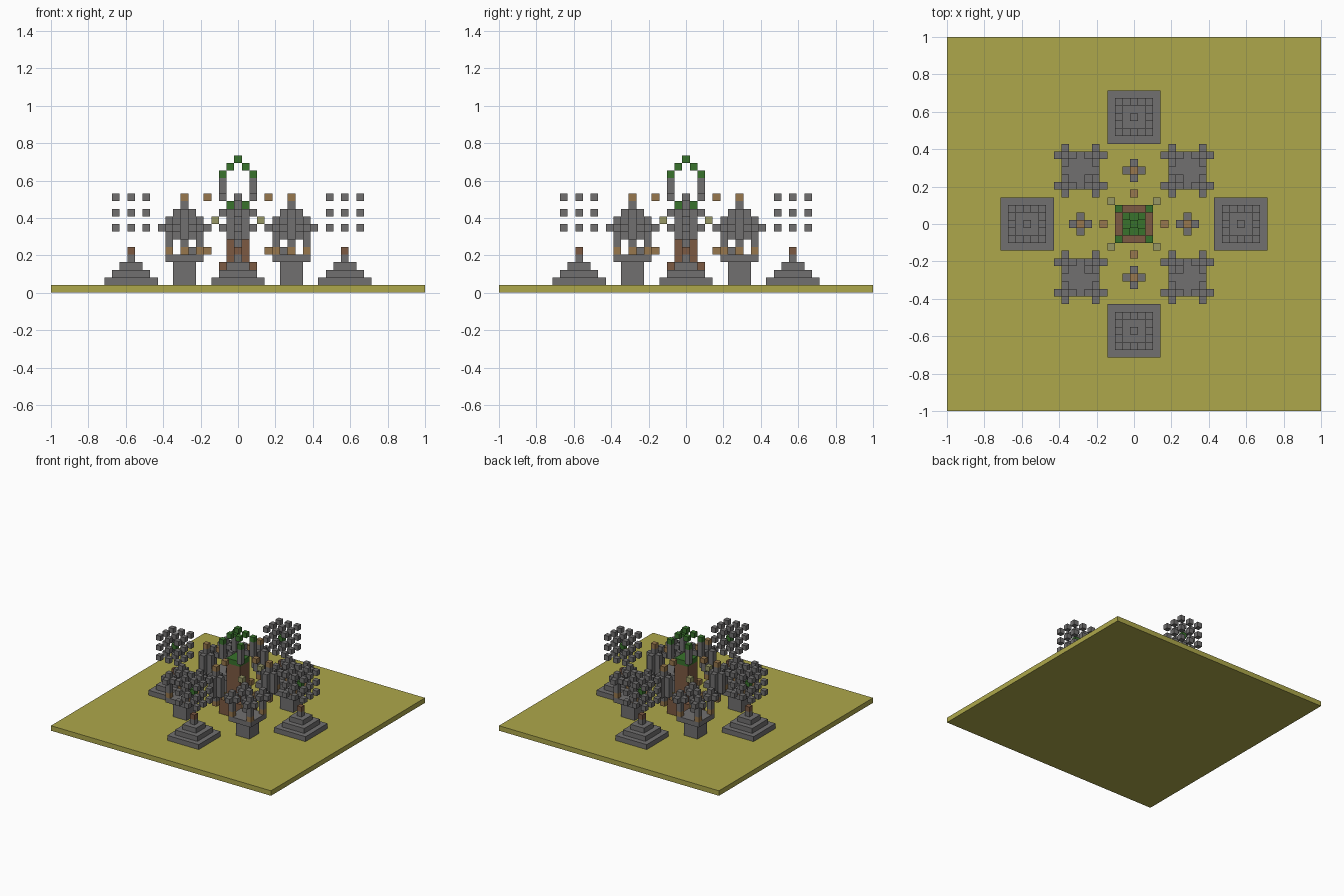
import bpy
import bmesh
from mathutils import Matrix, Vector

if "Cube" in bpy.data.objects:
    bpy.data.objects.remove(bpy.data.objects["Cube"], do_unlink=True)

U = 2 / 49  # edge of one block


def make_material(name, color):
    mat = bpy.data.materials.new(name)
    mat.use_nodes = True
    mat.diffuse_color = (*color, 1)
    mat.node_tree.nodes["Principled BSDF"].inputs["Base Color"].default_value = (*color, 1)
    return mat


grass = make_material("dry_grass", (0.42, 0.39, 0.07))
stone = make_material("grey_stone", (0.165, 0.16, 0.16))
leaf = make_material("leaf_green", (0.04, 0.17, 0.025))
wood = make_material("brown_wood", (0.2, 0.1, 0.055))
tan = make_material("tan_wood", (0.31, 0.185, 0.075))
lamp = make_material("pale_olive", (0.31, 0.31, 0.13))


def build(name, mat, boxes):
    """Boxes are (x, y, half width in x, half width in y, first layer, last layer)."""
    bm = bmesh.new()
    for x, y, hx, hy, low, high in boxes:
        size = Vector((2 * hx + 1, 2 * hy + 1, high - low + 1)) * U
        center = Vector((x, y, (low + high + 1) / 2)) * U
        bmesh.ops.create_cube(bm, size=1, matrix=Matrix.Translation(center) @ Matrix.Diagonal((*size, 1)))
    mesh = bpy.data.meshes.new(name)
    bm.to_mesh(mesh)
    bm.free()
    mesh.materials.append(mat)
    obj = bpy.data.objects.new(name, mesh)
    bpy.context.collection.objects.link(obj)


def block(x, y, low, high=None):
    return (x, y, 0, 0, low, low if high is None else high)


SIDES = {"left": (1, 0), "right": (-1, 0), "back": (0, 1), "front": (0, -1)}
CORNERS = {"front_left": (1, -1), "front_right": (-1, -1), "back_left": (1, 1), "back_right": (-1, 1)}
STEP = (-2, 0, 2)

# Ground
build("ground_slab", grass, [(0, 0, 24, 24, 0, 0)])

# Central tower with stepped trunk, leafy cap and open crown
build("tower_trunk", wood, [(0, 0, 2, 2, 1, 3), (0, 0, 1, 1, 4, 10)])
build("tower_cap", leaf, [(0, 0, 1, 1, 11, 11)])
build("crown_posts", stone, [block(2 * a, 2 * b, 12, 14) for a, b in CORNERS.values()])
build("crown_roof", leaf, [block(r * a, r * b, 17 - r) for r in (1, 2) for a, b in CORNERS.values()]
      + [block(0, 0, 17)])

for side, (a, b) in SIDES.items():
    # Stepped pyramid with a short trunk
    x, y = 14 * a, 14 * b
    build(side + "_pyramid", stone, [(x, y, 4 - n, 4 - n, n, n) for n in range(1, 5)])
    build(side + "_pyramid_trunk", wood, [block(x, y, 5)])

    # Hovering cluster of spaced blocks around a green heart
    build(side + "_floating_blocks", stone,
          [block(x + i, y + j, 10 + k) for i in STEP for j in STEP for k in STEP if (i, j, k) != (0, 0, 0)])
    build(side + "_floating_heart", leaf, [block(x, y, 10)])

    # Hovering cross-shaped column with tan ends, and the lanterns beside the tower
    x, y = 7 * a, 7 * b
    build(side + "_cross_column", stone,
          [block(x, y, 6, 11)] + [block(x + i, y + j, 7, 10) for i, j in SIDES.values()])
    build(side + "_column_ends", tan, [block(x, y, 5), block(x, y, 12)])
    build(side + "_lanterns", tan, [block(4 * a, 4 * b, 5), block(4 * a, 4 * b, 12)])

for corner, (a, b) in CORNERS.items():
    # Pedestal with a wide top plate
    x, y = 7 * a, 7 * b
    build(corner + "_pedestal", stone,
          [(x, y, 1, 1, 1, 3), (x, y, 2, 2, 4, 4), block(6 * a, 6 * b, 5)])

    # Four small trees on the plate corners
    spots = [(x + 2 * i, y + 2 * j) for i, j in CORNERS.values()]
    build(corner + "_tree_feet", tan, [block(i, j, 5) for i, j in spots])
    build(corner + "_tree_tops", stone,
          [block(i, j, 6, 9) for i, j in spots]
          + [block(i + p, j + q, 8) for i, j in spots for p, q in SIDES.values()])

    # Hovering lamp
    build(corner + "_lamp", lamp, [block(3 * a, 3 * b, 9)])
